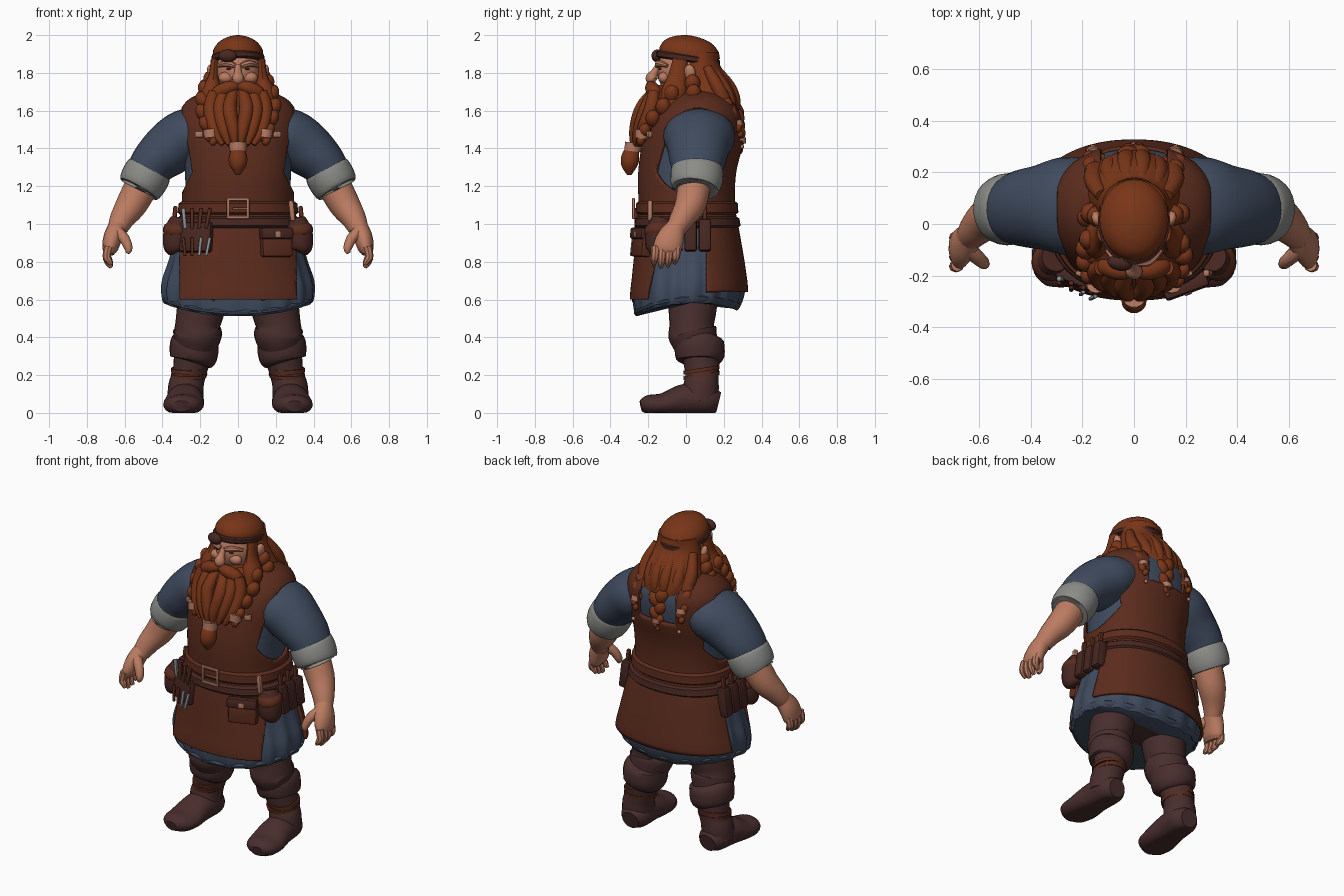
import bpy, bmesh, math
from mathutils import Vector, Matrix, Euler

if "Cube" in bpy.data.objects:
    bpy.data.objects.remove(bpy.data.objects["Cube"])


def material(name, rgb):
    m = bpy.data.materials.new(name)
    m.use_nodes = True
    m.diffuse_color = (*rgb, 1)
    m.node_tree.nodes["Principled BSDF"].inputs["Base Color"].default_value = (*rgb, 1)
    return m


HAIR = material("red hair", (.19, .036, .009))
APRON = material("brown leather", (.105, .025, .012))
CLOTH = material("blue cloth", (.05, .07, .112))
LINEN = material("grey linen", (.26, .26, .245))
SKIN = material("skin", (.5, .2, .12))
BOOT = material("dark boot leather", (.066, .027, .026))
BELT = material("dark belt leather", (.065, .02, .015))
COPPER = material("copper", (.45, .19, .12))
STEEL = material("steel", (.28, .31, .33))


def finish(bm, name, mat):
    bmesh.ops.recalc_face_normals(bm, faces=bm.faces)
    mesh = bpy.data.meshes.new(name)
    bm.to_mesh(mesh)
    bm.free()
    mesh.materials.append(mat)
    ob = bpy.data.objects.new(name, mesh)
    bpy.context.collection.objects.link(ob)
    bpy.ops.object.select_all(action="DESELECT")
    ob.select_set(True)
    bpy.context.view_layer.objects.active = ob
    bpy.ops.object.shade_smooth_by_angle(angle=math.radians(40))
    return ob


def resample(pts, steps):
    """Smooth curve through points that also carry their radii."""
    out = []
    for i in range(len(pts) - 1):
        a, b, c, d = (pts[max(0, min(len(pts) - 1, i + k))] for k in (-1, 0, 1, 2))
        for s in range(steps):
            t = s / steps
            out.append([q + t / 2 * (r - p + t * (2*p - 5*q + 4*r - w + t * (3*q - 3*r + w - p)))
                        for p, q, r, w in zip(a, b, c, d)])
    return out + [list(pts[-1])]


def tube(name, mat, pts, segs=16, steps=4, ref=(0, 1, 0), level=False, power=2,
         tilt=0, keep=None, cuts=(), pleat=0, lift=0):
    """Loft ellipses (x, y, z, rx, ry) along a path; cuts are (point, normal) planes."""
    rows = resample([p if len(p) > 4 else (*p, p[3]) for p in pts], steps)
    bm, rings = bmesh.new(), []
    for i, r in enumerate(rows):
        t = Vector(rows[min(i + 1, len(rows) - 1)][:3]) - Vector(rows[max(i - 1, 0)][:3])
        u = Vector((1, 0, 0)) if level else Vector(ref).cross(t).normalized()
        v = Vector((0, 1, 0)) if level else t.cross(u).normalized()
        low = max(0, min(1, 3 * (1 - r[2])))
        ring = []
        for k in range(segs):
            a = math.tau * k / segs
            c, s = math.cos(a), math.sin(a)
            f = 1 + pleat * math.sin(18 * a) * low
            co = (Vector(r[:3]) + u * r[3] * f * math.copysign(abs(c) ** (2 / power), c)
                  + v * r[4] * f * math.copysign(abs(s) ** (2 / power), s))
            co.z = max(0, co.z + tilt * co.y + lift * low * co.x ** 2)
            ring.append(bm.verts.new(co))
        rings.append(ring)
    for p, q in zip(rings, rings[1:]):
        for k in range(segs):
            n = (k + 1) % segs
            bm.faces.new((p[k], p[n], q[n], q[k]))
    if keep:
        for point, normal in cuts:
            bmesh.ops.bisect_plane(bm, geom=bm.verts[:] + bm.edges[:] + bm.faces[:],
                                   plane_co=point, plane_no=normal)
        drop = [f for f in bm.faces if not keep(f.calc_center_median())]
        bmesh.ops.delete(bm, geom=drop, context="FACES")
    else:
        bm.faces.new(rings[0])
        bm.faces.new(rings[-1])
    return finish(bm, name, mat)


def balls(name, mat, items):
    """Ellipsoids (location, size, rotation) in one object."""
    bm = bmesh.new()
    for loc, size, rot in items:
        m = Matrix.LocRotScale(Vector(loc), Euler(rot), Vector(size))
        bmesh.ops.create_uvsphere(bm, u_segments=14, v_segments=9, radius=1, matrix=m)
    return finish(bm, name, mat)


def box(name, mat, loc, size, rot=(0, 0, 0), bevel=.012):
    bm = bmesh.new()
    bmesh.ops.create_cube(bm, size=1, matrix=Matrix.Diagonal((*size, 1)))
    bmesh.ops.bevel(bm, geom=bm.edges[:], offset=min(bevel, min(size) / 3), segments=2,
                    affect="EDGES", profile=.5)
    bm.transform(Matrix.LocRotScale(Vector(loc), Euler(rot), None))
    return finish(bm, name, mat)


def braid(name, pts, lumps=9):
    """Plait made of lumps that swing from side to side."""
    items = []
    for i, (x, y, z, r) in enumerate(resample(pts, lumps)[::3]):
        side = 1 if i % 2 else -1
        items.append(((x + side * r * .4, y, z), (r * .8, r * .85, r * 1.05), (0, side * .5, 0)))
    return balls(name, HAIR, items)


# Torso profile: height, depth centre, half width, half depth
TORSO = [(.53, .005, .39, .268), (.62, .015, .4, .292), (.75, .015, .37, .28),
         (.92, .01, .328, .257), (1.08, .005, .28, .235), (1.25, .005, .28, .24),
         (1.4, .03, .29, .25), (1.52, .05, .3, .24), (1.6, .06, .285, .21),
         (1.66, .06, .235, .15), (1.7, .05, .15, .1)]


def body_at(z, grow=0):
    for a, b in zip(TORSO, TORSO[1:]):
        if a[0] <= z <= b[0]:
            t = (z - a[0]) / (b[0] - a[0])
            _, cy, rx, ry = (p + t * (q - p) for p, q in zip(a, b))
            return (0, cy, z, rx + grow, ry + grow)


def on_apron(c):
    x = abs(c.x)
    if c.z < 1.08:
        return c.z > .64 if c.y > .11 else c.z > .6 and c.y < 0 and x < .31
    return x < max(.03 + c.z / 6, .88 - c.z / 2) and (c.z < 1.44 or x > .13)


def band(name, mat, low, high, grow, **shape):
    zs = (low, low + .012, high - .012, high)
    gs = (grow - .015, grow, grow, grow - .015)
    return tube(name, mat, [body_at(z, g) for z, g in zip(zs, gs)], 64, 1,
                level=True, power=2.2, **shape)


# Tunic and apron
inside = [(0, .01, .66, .33, .23), (0, .01, .56, .36, .25)]
tube("tunic", CLOTH, inside + [body_at(s[0]) for s in TORSO], 96, 5, level=True,
     power=2.2, pleat=.02, tilt=.06, lift=.35)
band("tunic_hem", CLOTH, .531, .565, .01, tilt=.07, lift=.35)
cuts = [((0, 0, z), (0, 0, 1)) for z in (.6, .64, 1.08, 1.44)]
cuts += [((0, y, 0), (0, 1, 0)) for y in (0, .11)]
for s in (-1, 1):
    cuts += [((s * x, 0, 0), (1, 0, 0)) for x in (.13, .31)]
    cuts += [((s * .03, 0, 0), (s * 6, 0, -1)), ((s * .88, 0, 0), (s * 2, 0, 1))]
apron = tube("apron", APRON, [body_at(s[0], .02) for s in TORSO], 96, 5, level=True,
             power=2.2, tilt=.06, keep=on_apron, cuts=cuts)
solid = apron.modifiers.new("thickness", "SOLIDIFY")
solid.thickness = .016
tube("trouser_seat", BOOT, [(0, .03, .565, .16, .09), (0, .03, .59, .26, .15), (0, .03, .68, .31, .19)],
     24, level=True)

# Belts and buckle
band("waist_belt", APRON, 1.05, 1.12, .034)
band("tool_belt", BELT, .98, 1.04, .034)
for z in (1.035, 1.13):
    box("buckle_bar", COPPER, (0, -.278, z), (.12, .015, .016))
for x in (-.052, .052):
    box("buckle_post", COPPER, (x, -.278, 1.082), (.016, .015, .1))
box("buckle_tongue", COPPER, (.012, -.28, 1.082), (.08, .012, .01))

for side, s in (("right", -1), ("left", 1)):
    # Arm: sleeve, rolled cuff, forearm, hand
    tube(side + "_sleeve", CLOTH, [(s*.17, .07, 1.49, .13, .18), (s*.27, .07, 1.46, .15, .19),
         (s*.36, .065, 1.4, .145, .165), (s*.44, .06, 1.33, .125, .148),
         (s*.49, .05, 1.26, .11, .125)], 28)
    tube(side + "_cuff", LINEN, [(s*.462, .06, 1.3, .1, .12), (s*.47, .06, 1.285, .122, .137),
         (s*.5, .055, 1.23, .126, .138), (s*.525, .05, 1.185, .113, .122),
         (s*.52, .05, 1.195, .085, .09)], 28, 3)
    tube(side + "_forearm", SKIN, [(s*.49, .05, 1.24, .09), (s*.56, .025, 1.11, .083),
         (s*.612, -.02, 1.03, .066), (s*.64, -.055, .97, .052)], 18)
    tube(side + "_palm", SKIN, [(s*.635, -.05, .99, .05, .05), (s*.662, -.08, .93, .05, .072),
         (s*.677, -.1, .87, .042, .075), (s*.68, -.105, .84, .024, .06)])
    for i in range(4):
        y, drop = -.16 + i * .037, .03 * abs(i - 1.3)
        tube(side + "_finger", SKIN, [(s*.685, y, .88, .024), (s*.695, y - .004, .83, .022),
             (s*.685, y - .008, .79 + drop / 2, .019), (s*.67, y - .01, .765 + drop / 2, .01)], 8, 3)
    tube(side + "_thumb", SKIN, [(s*.64, -.1, .96, .032), (s*.6, -.135, .92, .028),
         (s*.58, -.155, .87, .022), (s*.585, -.16, .845, .01)], 10, 3)

    # Leg and boot
    tube(side + "_trouser_leg", BOOT, [(s*.17, .04, .7, .13), (s*.195, .035, .56, .128),
         (s*.215, .03, .46, .118), (s*.215, .035, .42, .13), (s*.23, .06, .34, .11)], 24)
    tube(side + "_boot_cuff", BOOT, [(s*.225, .07, .4, .1), (s*.23, .07, .375, .128, .13),
         (s*.235, .075, .29, .124, .128), (s*.24, .075, .265, .095)], 24, 3)
    tube(side + "_boot_shaft", BOOT, [(s*.24, .08, .3, .1), (s*.26, .085, .2, .088),
         (s*.275, .08, .14, .094), (s*.28, .075, .06, .095)], 24)
    tube(side + "_boot_foot", BOOT, [(s*.27, .172, .055, .055), (s*.272, .12, .065, .09, .075),
         (s*.28, .0, .07, .096, .085), (s*.288, -.12, .045, .108, .06),
         (s*.297, -.2, .042, .09, .052), (s*.3, -.238, .035, .045, .03)], 24, ref=(0, 0, 1))
    for z in (.185, .215):
        tube(side + "_ankle_strap", APRON, [(s*.262, .082, z - .01, .094), (s*.258, .082, z + .01, .097)],
             20, 2, level=True, tilt=.15)

    # Hip pouches and tools
    tube(side + "_round_pouch", BELT, [(s*.325, -.15, .85, .03), (s*.33, -.15, .87, .062),
         (s*.325, -.145, .95, .07), (s*.305, -.13, 1.02, .055)], 16)
    balls(side + "_pouch_lid", APRON, [((s*.325, -.145, .97), (.074, .078, .05), (.2, 0, 0))])
    for i in range(3):
        y = -.05 + i * .075
        box(side + "_side_pouch", BELT, (s*.345, y, .94), (.06, .065, .17), (0, s * -.12, 0))
        box(side + "_side_tool_grip", APRON, (s*.335, y, 1.045), (.024, .024, .1), (0, s * -.1, 0))

    # Strap buckles and back rivets
    box(side + "_strap_buckle", COPPER, (s*.205, -.195, 1.475), (.045, .02, .035), (0, 0, s * .35))
    balls(side + "_back_rivet", COPPER, [((s*.16, .298, 1.41), (.012, .01, .012), (0, 0, 0))])

    # Ear, earring, eye, brow
    balls(side + "_ear", SKIN, [((s*.14, .02, 1.8), (.022, .032, .045), (0, s * .2, s * -.4))])
    balls(side + "_earring", COPPER, [((s*.15, .01, 1.755), (.01, .01, .014), (0, 0, 0))])
    balls(side + "_eye", BELT, [((s*.05, -.138, 1.822), (.014, .007, .006), (0, 0, s * .3))])
    tube(side + "_brow", SKIN, [(s*.018, -.15, 1.838, .014), (s*.06, -.143, 1.85, .018),
         (s*.105, -.1, 1.838, .01)], 8, ref=(0, 0, 1))

    # Moustache, sideburn and braids on each side
    tube(side + "_moustache", HAIR, [(0, -.175, 1.732, .022), (s*.05, -.182, 1.722, .036),
         (s*.11, -.165, 1.69, .036), (s*.145, -.17, 1.62, .014)], 12, ref=(0, 0, 1))
    tube(side + "_sideburn", HAIR, [(s*.122, -.03, 1.87, .022, .04), (s*.13, -.045, 1.78, .028, .05),
         (s*.14, -.06, 1.7, .06, .07), (s*.145, -.08, 1.62, .06)], 12)
    braid(side + "_beard_braid", [(s*.15, -.06, 1.71, .05), (s*.17, -.12, 1.62, .048),
          (s*.155, -.2, 1.53, .042), (s*.14, -.24, 1.44, .026)])
    tube(side + "_braid_clasp", COPPER, [(s*.143, -.235, 1.455, .036), (s*.147, -.23, 1.5, .038)], 12, 2)
    braid(side + "_shoulder_braid", [(s*.12, .03, 1.76, .05), (s*.155, .04, 1.69, .05),
          (s*.165, -.02, 1.61, .042), (s*.175, -.1, 1.54, .028)])
    braid(side + "_back_braid", [(s*.13, .2, 1.64, .05), (s*.15, .24, 1.58, .042),
          (s*.16, .285, 1.48, .022)])
    tube(side + "_back_clasp", COPPER, [(s*.158, .275, 1.515, .03), (s*.156, .265, 1.545, .032)], 12, 2)
    for i in range(3):
        w = .025 + i * .05
        tube(side + "_beard_lock", HAIR, [(s*w, -.17, 1.7, .03), (s*(w + .02), -.235 + i*.025, 1.61, .038),
             (s*w, -.27 + i*.02, 1.5, .032), (s*w*.65, -.285 + i*.015, 1.42, .012)], 10)
        tube(side + "_hair_lock", HAIR, [(s*w, .15 - i*.02, 1.83, .025), (s*w*1.25, .225 - i*.03, 1.73, .036),
             (s*w*1.2, .255 - i*.025, 1.65, .036), (s*w, .265 - i*.01, 1.57, .014)], 10)

# Head and nose
balls("head", SKIN, [((0, -.005, 1.81), (.126, .148, .15), (0, 0, 0))])
tube("nose", SKIN, [(0, -.145, 1.84, .016), (0, -.165, 1.805, .02), (0, -.182, 1.77, .033),
     (0, -.165, 1.75, .02)], 12)
balls("cheeks", SKIN, [((s*.065, -.118, 1.775), (.04, .03, .03), (0, 0, 0)) for s in (-1, 1)])

# Hair cap, back hair and beard
tube("crown_hair", HAIR, [(0, .02, 1.885, .134, .16), (0, .015, 1.925, .13, .155),
     (0, .01, 1.965, .1, .125), (0, .005, 1.99, .055, .07), (0, .005, 2, .01, .015)], 28,
     level=True, tilt=-.06)
tube("back_hair", HAIR, [(0, .065, 1.91, .125, .11), (0, .075, 1.84, .138, .105),
     (0, .105, 1.75, .16, .14), (0, .13, 1.66, .185, .15), (0, .16, 1.59, .165, .125),
     (0, .2, 1.54, .08, .07)], 28, level=True)
tube("beard", HAIR, [(0, -.08, 1.735, .12, .08), (0, -.085, 1.69, .155, .115),
     (0, -.1, 1.62, .17, .125), (0, -.14, 1.53, .15, .115), (0, -.19, 1.46, .105, .085),
     (0, -.25, 1.41, .05, .045)], 28, level=True)
braid("back_braid", [(0, .26, 1.59, .055), (0, .28, 1.48, .042), (0, .285, 1.39, .02)])
tube("back_braid_clasp", COPPER, [(0, .284, 1.425, .034), (0, .282, 1.455, .036)], 12, 2)
tube("beard_tail", HAIR, [(0, -.275, 1.41, .03), (0, -.293, 1.36, .048), (0, -.3, 1.31, .044),
     (0, -.3, 1.26, .012)], 14)
tube("beard_clasp", COPPER, [(0, -.284, 1.385, .044), (0, -.278, 1.43, .046)], 14, 2)

# Headband with a single raised eye cup
tube("headband", BELT, [(0, .012, z, .14 - d, .169 - d) for z, d in
     ((1.86, .01), (1.868, 0), (1.89, 0), (1.898, .01))], 28, 1, level=True, tilt=-.14)
balls("eye_cup", BELT, [((-.055, -.152, 1.89), (.05, .03, .034), (0, 0, -.2))])

# Front bag on the left, tool roll on the right
box("front_bag", APRON, (.2, -.232, .9), (.17, .06, .15), (-.1, 0, .35))
box("front_bag_flap", BELT, (.202, -.245, .95), (.18, .05, .06), (-.1, 0, .35))
box("front_bag_clasp", COPPER, (.21, -.268, .945), (.03, .012, .03), (-.1, 0, .35))
box("tool_roll", BELT, (-.22, -.22, .93), (.18, .05, .16), (-.1, 0, -.4))
for i in range(4):
    x, y = -.285 + i * .042, -.212 - i * .017
    box("tool_handle", APRON if i else STEEL, (x, y, 1.03), (.02, .02, .11), (0, .1 * (i - 1), 0))
    box("tool_blade", STEEL if i > 1 else APRON, (x, y - .022, .88), (.016, .014, .1), (-.1, .1 * (i - 1), 0))
box("hammer_handle", COPPER, (.285, -.19, 1.07), (.028, .028, .11), (0, -.1, 0))
